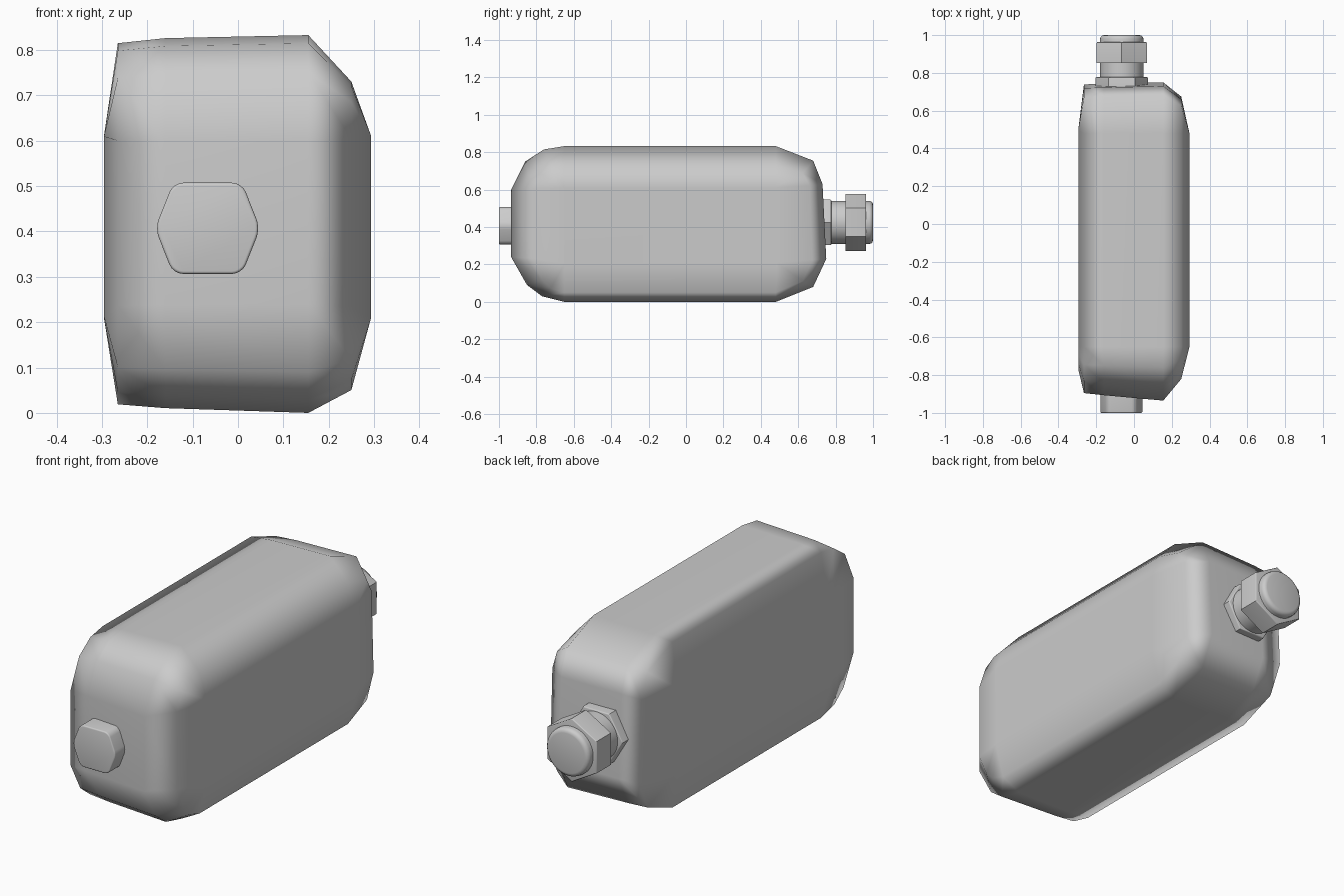
import bpy, bmesh, math
from mathutils import Matrix

if "Cube" in bpy.data.objects:
    bpy.data.objects.remove(bpy.data.objects["Cube"])


def finish(bm, name, angle=None):
    bmesh.ops.recalc_face_normals(bm, faces=bm.faces)
    me = bpy.data.meshes.new(name)
    bm.to_mesh(me)
    bm.free()
    ob = bpy.data.objects.new(name, me)
    bpy.context.collection.objects.link(ob)
    bpy.context.view_layer.objects.active = ob
    ob.select_set(True)
    if angle:
        bpy.ops.object.shade_smooth_by_angle(angle=math.radians(angle))
    else:
        bpy.ops.object.shade_smooth()
    ob.select_set(False)
    return ob


# Rounded tank: corner centres (y, z) and outward corner points, running round the side outline
CORNERS = [
    ((-0.65, 0.21), [(-0.285, 0.03), (-0.20, -0.12), (-0.12, -0.18), (0, -0.21)]),
    ((0.48, 0.21), [(0, -0.21), (0.20, -0.13), (0.27, 0.02)]),
    ((0.48, 0.61), [(0.25, 0.02), (0.20, 0.145), (0, 0.223)]),
    ((-0.65, 0.61), [(0, 0.223), (-0.11, 0.205), (-0.21, 0.14), (-0.285, -0.01)]),
]
# Layers: x, then spread of the corners to front, back, bottom, top
LAYERS = [
    (-0.295, 0.42, 0.07, 0.02, 0.02),
    (-0.265, 0.86, 0.96, 0.91, 0.92),
    (-0.16, 0.90, 0.97, 0.95, 0.97),
    (0.155, 1.00, 1.00, 1.00, 1.00),
    (0.250, 0.60, 0.72, 0.76, 0.54),
    (0.293, 0.01, 0.01, 0.01, 0.01),
]


def ring(bm, x, front, back, bottom, top):
    out = []
    for (cy, cz), pts in CORNERS:
        fy = front if cy < 0 else back
        fz = bottom if cz < 0.4 else top
        out += [bm.verts.new((x, cy + fy * a, cz + fz * b)) for a, b in pts]
    return out


bm = bmesh.new()
rings = [ring(bm, *layer) for layer in LAYERS]
for a, b in zip(rings, rings[1:]):
    for i in range(len(a)):
        j = (i + 1) % len(a)
        bm.faces.new((a[i], a[j], b[j], b[i]))
bm.faces.new(rings[0])
bm.faces.new(rings[-1])
tank = finish(bm, "tank_body")
# Keep the broad sides flat while the corners blend smoothly
wn = tank.modifiers.new("weighted_normals", 'WEIGHTED_NORMAL')
wn.weight = 60


def prism(name, sides, r, y0, y1, x, z, turn=0, end_bevel=0.0, edge_bevel=0.0, tip=1, widen=0.0):
    """Prism along y; tip is the end (+1 back, -1 front) that gets the bevel."""
    bm = bmesh.new()
    m = (Matrix.Translation((x, (y0 + y1) / 2, z)) @ Matrix.Rotation(math.pi / 2, 4, 'X')
         @ Matrix.Rotation(math.radians(turn), 4, 'Z'))
    bmesh.ops.create_cone(bm, cap_ends=True, segments=sides, radius1=r, radius2=r,
                          depth=y1 - y0, matrix=m)
    # Widen the top and bottom flats
    for v in bm.verts:
        if abs(v.co.z - z) > r / 2:
            v.co.x += math.copysign(widen, v.co.x - x)
    if edge_bevel:
        long_edges = [e for e in bm.edges
                      if abs(e.verts[0].co.y - e.verts[1].co.y) > 1e-4]
        bmesh.ops.bevel(bm, geom=long_edges, offset=edge_bevel, segments=4,
                        profile=0.5, affect='EDGES')
    if end_bevel:
        ye = y1 if tip > 0 else y0
        rim = [e for e in bm.edges if all(abs(v.co.y - ye) < 1e-4 for v in e.verts)]
        bmesh.ops.bevel(bm, geom=rim, offset=end_bevel, segments=3,
                        profile=0.5, affect='EDGES')
    return finish(bm, name, 35)


# Front plug with rounded hexagon outline, corners pointing along x
prism("front_plug", 6, 0.116, -1.0, -0.86, -0.067, 0.407, 30, 0.006, 0.022, -1, 0.018)

# Back fitting: flange, neck, nut and rounded end cap
X, Z = -0.065, 0.425
prism("fitting_flange", 6, 0.14, 0.70, 0.777, X, Z, 30, 0.006)
prism("fitting_neck", 40, 0.115, 0.74, 0.87, X, Z)
prism("fitting_nut", 6, 0.153, 0.853, 0.963, X, Z, 0, 0.005)
prism("fitting_cap", 40, 0.115, 0.94, 1.0, X, Z, 0, 0.02)
